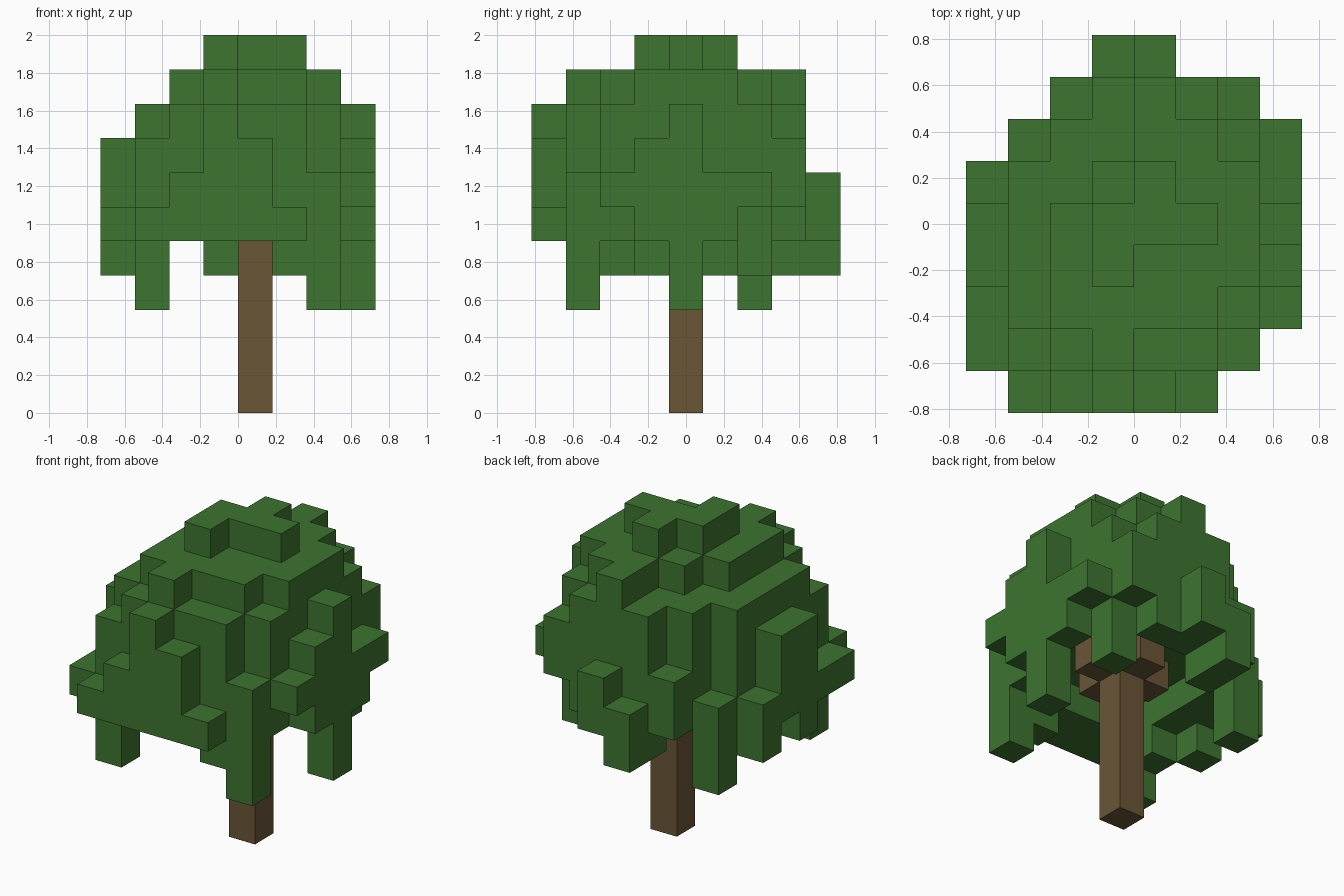
import bpy, bmesh, math
from mathutils import Vector

cube = bpy.data.objects.get("Cube")
if cube:
    bpy.data.objects.remove(cube, do_unlink=True)

CELL = 2 / 11                      # the tree is eleven blocks tall
ORIGIN = Vector((-4, -4.5, 0))     # grid corner, in blocks

# Crown layers from bottom to top; each string is one row along x, front row first
CROWN = [
    ["........", ".#....#.", "........", "........", ".......#",
     "........", ".#......", "........", "........"],
    ["........", ".#...##.", ".#......", "#.......", ".......#",
     "#.......", ".#....#.", "...#....", "...#...."],
    [".#####..", "#######.", "##....#.", "##.....#", "##.....#",
     "##.....#", ".##...#.", "..####..", "...##..."],
    ["..###...", ".######.", ".#######", "########", "########",
     ".#######", "..######", "..#####.", "....#..."],
    ["...##...", ".#####..", ".######.", "########", "########",
     ".######.", "..#####.", "...####.", "........"],
    ["...#....", "..####..", ".######.", ".######.", ".#######",
     ".######.", "..#####.", "...###..", "........"],
    ["........", "...#....", "..####..", "..#####.", "..#####.",
     "...####.", "....##..", "....#...", "........"],
    ["........", "........", "........", "...#....", "...###..",
     "....#...", "........", "........", "........"],
]
CROWN_BASE = 3

leaves = {(x, y, z + CROWN_BASE)
          for z, layer in enumerate(CROWN)
          for y, row in enumerate(layer)
          for x, mark in enumerate(row) if mark == "#"}

# Trunk column with short branches hidden under the crown
wood = {(4, 4, z) for z in range(6)}
wood |= {(4 + dx, 4 + dy, 5) for dx, dy in ((1, 0), (-1, 0), (0, 1), (0, -1))}


def flat_material(name, rgb):
    mat = bpy.data.materials.new(name)
    mat.use_nodes = True
    color = (*rgb, 1)
    mat.diffuse_color = color
    bsdf = next(n for n in mat.node_tree.nodes if n.type == "BSDF_PRINCIPLED")
    bsdf.inputs["Base Color"].default_value = color
    bsdf.inputs["Roughness"].default_value = 0.9
    return mat


def block_mesh(name, cells, solid, mat):
    """Outer skin of a set of blocks, with flat areas merged."""
    bm = bmesh.new()
    for cell in sorted(cells):
        centre = Vector(cell) + Vector((0.5, 0.5, 0.5))
        for axis in range(3):
            for sign in (-1, 1):
                n = Vector((0, 0, 0))
                n[axis] = sign
                neighbour = tuple(int(c + d) for c, d in zip(cell, n))
                if neighbour in solid:
                    continue
                u = Vector((0, 0, 0))
                u[(axis + 1) % 3] = 1
                v = n.cross(u)
                corners = [centre + (n + u * a + v * b) / 2
                           for a, b in ((-1, -1), (1, -1), (1, 1), (-1, 1))]
                bm.faces.new([bm.verts.new((c + ORIGIN) * CELL) for c in corners])
    bmesh.ops.remove_doubles(bm, verts=bm.verts[:], dist=CELL / 100)
    bmesh.ops.dissolve_limit(bm, angle_limit=math.radians(1),
                             verts=bm.verts[:], edges=bm.edges[:])
    mesh = bpy.data.meshes.new(name)
    bm.to_mesh(mesh)
    bm.free()
    mesh.materials.append(mat)
    obj = bpy.data.objects.new(name, mesh)
    bpy.context.collection.objects.link(obj)
    return obj


solid = leaves | wood
block_mesh("leaf_crown", leaves, solid, flat_material("leaf green", (0.047, 0.175, 0.029)))
block_mesh("trunk", wood, solid, flat_material("bark brown", (0.142, 0.092, 0.037)))
